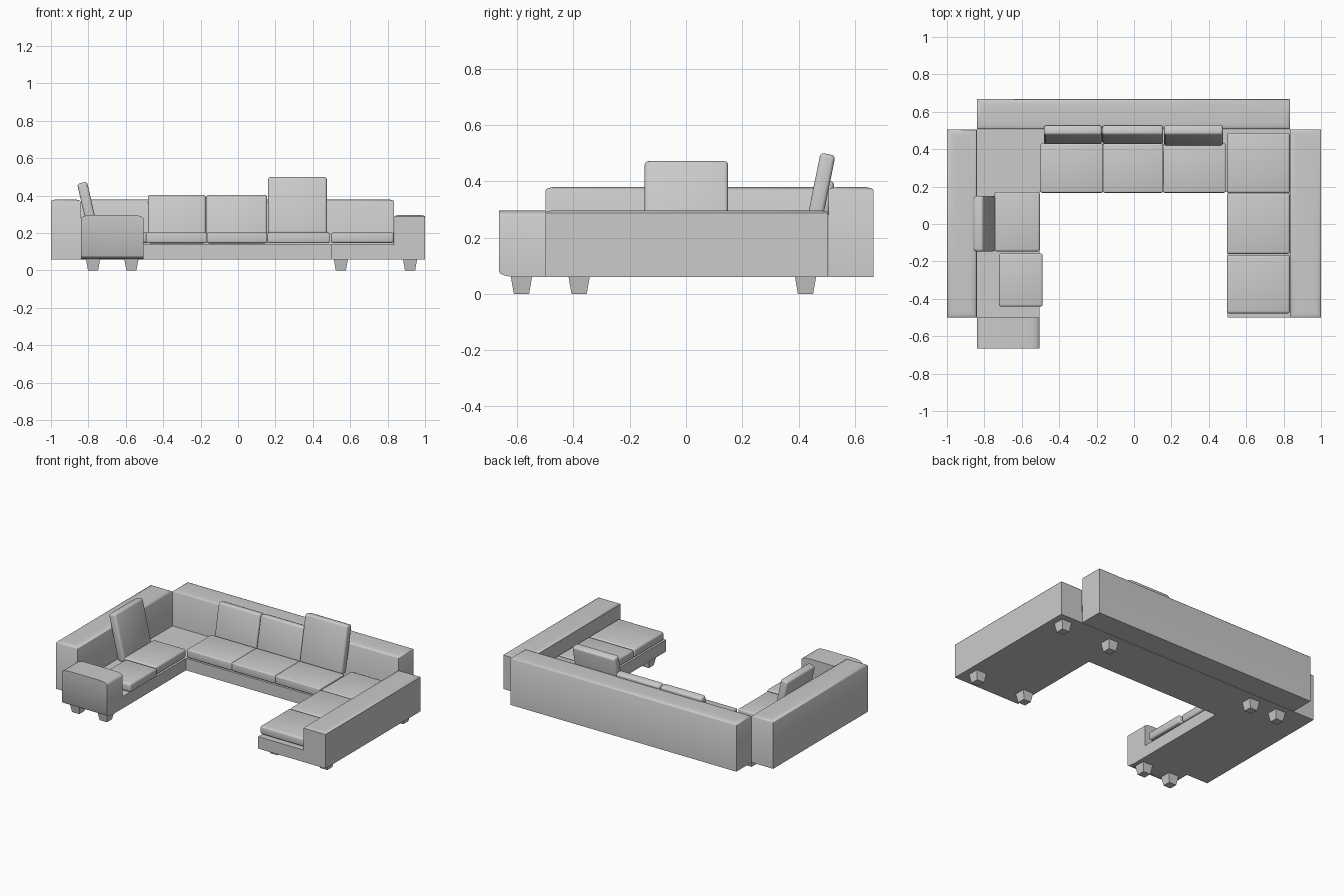
import bpy, bmesh, math
from mathutils import Matrix

cube = bpy.data.objects.get("Cube")
if cube:
    bpy.data.objects.remove(cube, do_unlink=True)

fabric = bpy.data.materials.new("light_grey_fabric")
fabric.use_nodes = True
grey = (0.6, 0.6, 0.6, 1)
fabric.diffuse_color = grey
fabric.node_tree.nodes["Principled BSDF"].inputs["Base Color"].default_value = grey


def finish(name, bm, smooth=True):
    mesh = bpy.data.meshes.new(name)
    bmesh.ops.recalc_face_normals(bm, faces=bm.faces[:])
    bm.to_mesh(mesh)
    bm.free()
    mesh.materials.append(fabric)
    obj = bpy.data.objects.new(name, mesh)
    bpy.context.collection.objects.link(obj)
    if smooth:
        bpy.ops.object.select_all(action='DESELECT')
        obj.select_set(True)
        bpy.context.view_layer.objects.active = obj
        bpy.ops.object.shade_smooth_by_angle(angle=math.radians(35))
    return obj


def box_mesh(x, y, z):
    """Box from three (low, high) ranges."""
    bm = bmesh.new()
    bmesh.ops.create_cube(bm, size=1)
    for v in bm.verts:
        v.co = [(r[0] + r[1]) / 2 + c * (r[1] - r[0]) for c, r in zip(v.co, (x, y, z))]
    return bm


def bevel(bm, edges, width, segments=3):
    bmesh.ops.bevel(bm, geom=edges, offset=width, segments=segments,
                    profile=0.5, affect='EDGES')


def crowned(name, x, y, z, width, drop, sides_only=False, tuck=0):
    """Upholstered block whose top edges fall away in a shallow curve."""
    bm = box_mesh(x, y, z)
    top = [e for e in bm.edges if all(v.co.z > z[1] - 1e-4 for v in e.verts)]
    if sides_only:
        top = [e for e in top if abs(e.verts[0].co.y - e.verts[1].co.y) > 0.01]
    bevel(bm, top, width, 4)
    for v in bm.verts:
        if v.co.z > z[1] - width - 1e-4:
            v.co.z = z[1] - (z[1] - v.co.z) * drop / width
    if tuck:
        # Shallow curve under the front edge
        under = [e for e in bm.edges
                 if all(v.co.z < z[0] + 1e-4 and v.co.y < y[0] + 1e-4 for v in e.verts)]
        bevel(bm, under, tuck, 4)
        for v in bm.verts:
            if v.co.z < z[0] + tuck + 1e-4:
                v.co.z = z[0] + (v.co.z - z[0]) * 0.3
    return finish(name, bm)


def cushion(name, x, y, z, radius=0.012, tilt=0, axis='X'):
    """Rounded box, optionally leaning about its centre."""
    bm = box_mesh(x, y, z)
    bevel(bm, bm.edges[:], radius)
    if tilt:
        centre = [sum(r) / 2 for r in (x, y, z)]
        bmesh.ops.rotate(bm, verts=bm.verts[:], cent=centre,
                         matrix=Matrix.Rotation(math.radians(tilt), 3, axis))
    return finish(name, bm)


def span(centre, size):
    return (centre - size / 2, centre + size / 2)


FLOOR, SEAT, CUSHION_TOP = 0.06, 0.14, 0.203

# U-shaped seat base: outline extruded upward
outline = [(-0.84, -0.5), (-0.505, -0.5), (-0.505, 0.17), (0.5, 0.17),
           (0.5, -0.5), (0.836, -0.5), (0.836, 0.505), (-0.84, 0.505)]
bm = bmesh.new()
face = bm.faces.new([bm.verts.new((x, y, FLOOR)) for x, y in outline])
up = bmesh.ops.extrude_face_region(bm, geom=[face])
bmesh.ops.translate(bm, vec=(0, 0, SEAT - FLOOR),
                    verts=[g for g in up["geom"] if isinstance(g, bmesh.types.BMVert)])
finish("seat_base", bm, smooth=False)

# Backrests and arms
crowned("back_rest", (-0.84, 0.835), (0.507, 0.667), (FLOOR, 0.38), 0.04, 0.012)
crowned("right_backrest", (-1, -0.84), (-0.5, 0.505), (FLOOR, 0.38), 0.04, 0.012)
crowned("left_arm", (0.836, 1), (-0.5, 0.505), (FLOOR, 0.297), 0.035, 0.009)
crowned("front_arm", (-0.84, -0.505), (-0.665, -0.5), (FLOOR, 0.297), 0.06, 0.02,
        sides_only=True, tuck=0.065)

# Seat cushions
level = (0.147, CUSHION_TOP)
for i, xs in enumerate([(-0.5, -0.166), (-0.166, 0.156), (0.156, 0.49)]):
    cushion(f"back_seat_cushion_{i + 1}", xs, (0.167, 0.43), level, 0.008)
for i, ys in enumerate([(0.165, 0.487), (-0.16, 0.165), (-0.478, -0.165)]):
    cushion(f"left_seat_cushion_{i + 1}", (0.497, 0.833), ys, level)
cushion("right_seat_cushion_1", (-0.745, -0.503), (-0.147, 0.172), level)
cushion("right_seat_cushion_2", (-0.722, -0.488), (-0.442, -0.157), level)

# Leaning back pillows
for i, xs in enumerate([(-0.482, -0.172), (-0.17, 0.156)]):
    cushion(f"back_pillow_{i + 1}", xs, span(0.478, 0.052), span(0.275, 0.26), 0.014, -11.5)
cushion("tall_back_pillow", (0.16, 0.476), span(0.474, 0.054), span(0.345, 0.31), 0.014, -11.5)
cushion("right_pillow", span(-0.799, 0.054), (-0.147, 0.15), span(0.318, 0.31),
        0.014, -13, 'Y')

# Tapered square feet
foot_spots = [(x, y) for x in (0.55, 0.92) for y in (0.425, -0.38)]
foot_spots += [(x, y) for x in (-0.57, -0.775) for y in (0.425, -0.585)]
for i, (x, y) in enumerate(foot_spots):
    bm = bmesh.new()
    bmesh.ops.create_cone(bm, cap_ends=True, segments=4, radius1=0.027 * math.sqrt(2),
                          radius2=0.038 * math.sqrt(2), depth=FLOOR + 0.002)
    bmesh.ops.rotate(bm, verts=bm.verts[:], matrix=Matrix.Rotation(math.pi / 4, 3, 'Z'))
    bmesh.ops.translate(bm, verts=bm.verts[:], vec=(x, y, FLOOR / 2 + 0.001))
    finish(f"foot_{i + 1}", bm, smooth=False)
